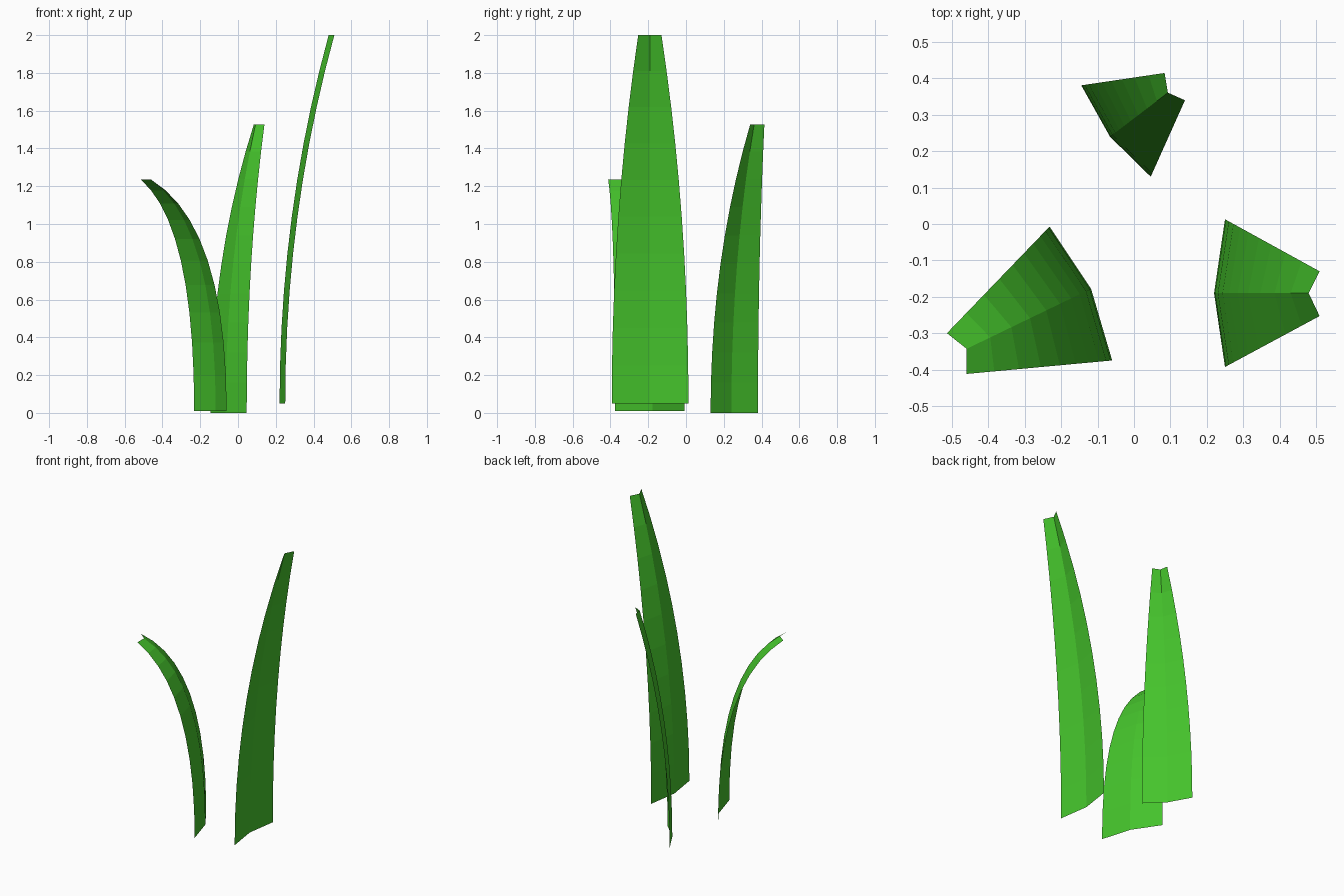
import bpy, bmesh
from mathutils import Vector

if "Cube" in bpy.data.objects:
    bpy.data.objects.remove(bpy.data.objects["Cube"])

# shared leaf colour
green = bpy.data.materials.new("grass_green")
green.diffuse_color = (0.06, 0.55, 0.025, 1)
green.use_nodes = True
green.node_tree.nodes["Principled BSDF"].inputs["Base Color"].default_value = green.diffuse_color

SEGMENTS = 10


def blade(name, base, tip, z0, z1, droop):
    """Folded strip: base and tip are (edge, crease, edge) xy points."""
    bm = bmesh.new()
    rows = []
    for i in range(SEGMENTS + 1):
        t = i / SEGMENTS
        z = z0 + (z1 - z0) * ((1 + droop) * t - droop * t * t)
        row = []
        for b, p in zip(base, tip):
            xy = Vector(b).lerp(Vector(p), t * t)   # bends outward quadratically
            row.append(bm.verts.new((xy.x, xy.y, z)))
        rows.append(row)
    for lo, hi in zip(rows, rows[1:]):
        for k in range(2):
            bm.faces.new((lo[k], lo[k + 1], hi[k + 1], hi[k]))
    mesh = bpy.data.meshes.new(name)
    bm.to_mesh(mesh)
    bm.free()
    mesh.materials.append(green)
    bpy.context.collection.objects.link(bpy.data.objects.new(name, mesh))


# tall blade leaning right
blade("tall_blade",
      [(0.25, -0.393), (0.22, -0.19), (0.25, 0.013)],
      [(0.51, -0.253), (0.48, -0.19), (0.51, -0.13)], 0.05, 2.0, 0.03)
# short blade arching to the left
blade("arched_blade",
      [(-0.232, -0.007), (-0.118, -0.178), (-0.06, -0.375)],
      [(-0.514, -0.30), (-0.46, -0.343), (-0.46, -0.412)], 0.01, 1.235, 0.6)
# medium blade at the back
blade("back_blade",
      [(0.046, 0.13), (-0.066, 0.24), (-0.145, 0.381)],
      [(0.14, 0.34), (0.093, 0.361), (0.084, 0.415)], 0.0, 1.528, 0.06)
